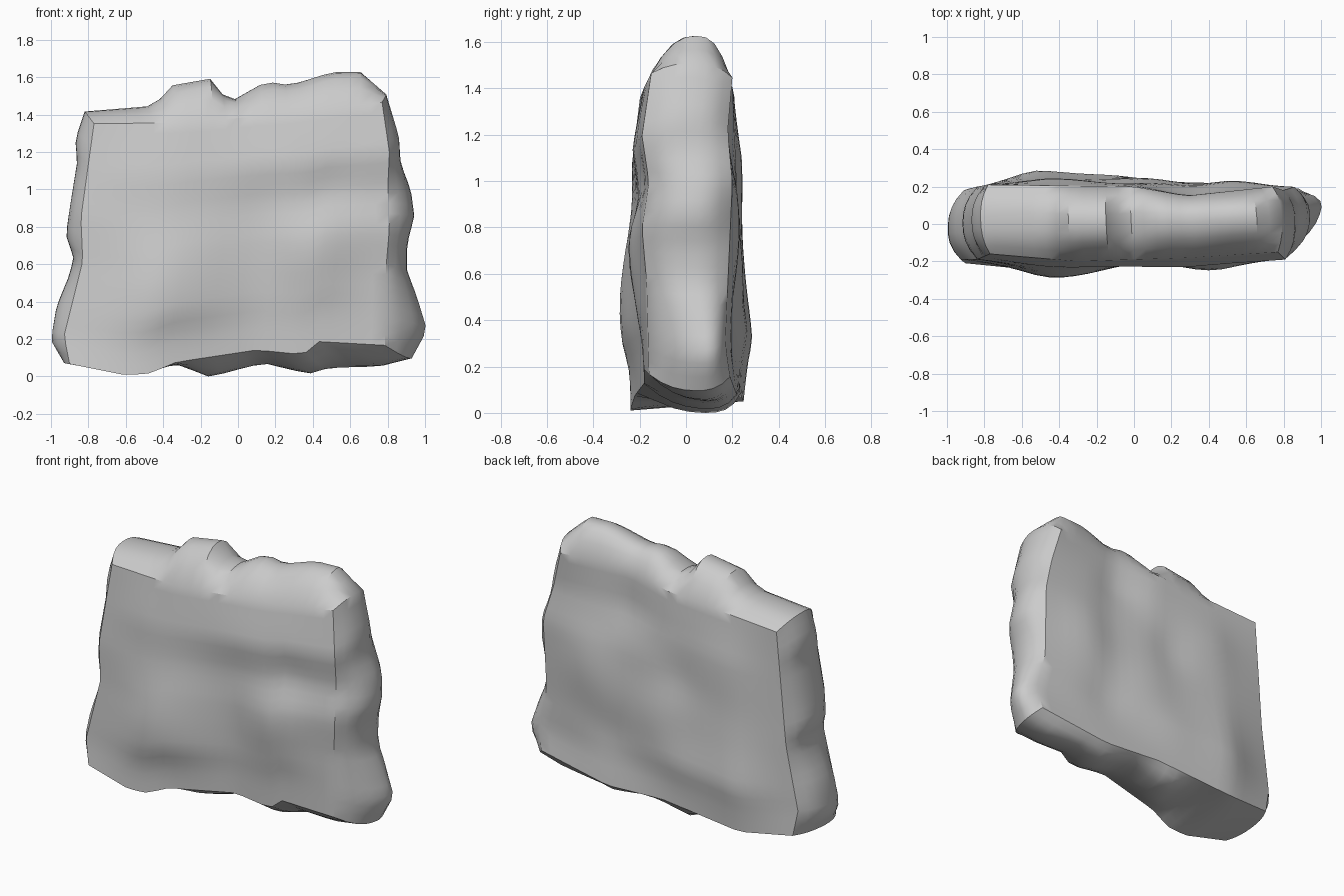
import bpy, bmesh, math
from mathutils import Vector

if "Cube" in bpy.data.objects:
    bpy.data.objects.remove(bpy.data.objects["Cube"])

N, S = 24, 8   # segments along each side, segments across the thickness


def rail(points, axis):
    """Sampler that follows a polyline evenly along one main axis."""
    pts = [Vector(p) for p in points]
    a0, a1 = pts[0][axis], pts[-1][axis]

    def sample(t):
        for p, q in zip(pts, pts[1:]):
            tp, tq = (p[axis] - a0) / (a1 - a0), (q[axis] - a0) / (a1 - a0)
            if t <= tq + 1e-6:
                return p.lerp(q, (t - tp) / (tq - tp))
        return pts[-1].copy()
    return sample


# Front rim of the slab
front = {
    "bottom": rail([(-.9, -.21, .07), (-.6, -.24, .01), (-.47, -.24, .02), (-.33, -.22, .08),
                    (.1, -.17, .145), (.35, -.18, .12), (.43, -.18, .19), (.785, -.16, .17)], 0),
    "right": rail([(.785, -.16, .17), (.79, -.17, .57), (.81, -.19, .8), (.8, -.16, 1.0),
                   (.81, -.19, 1.2), (.77, -.15, 1.47)], 2),
    "top": rail([(-.77, -.16, 1.355), (-.3, -.2, 1.36), (.3, -.18, 1.41), (.77, -.15, 1.47)], 0),
    "left": rail([(-.9, -.21, .07), (-.93, -.19, .22), (-.83, -.19, .62), (-.84, -.19, .85),
                  (-.77, -.16, 1.355)], 2),
}
# Back rim
back = {
    "bottom": rail([(-.88, .19, .09), (-.55, .25, .05), (0, .23, .1), (.4, .22, .08), (.88, .19, .16)], 0),
    "right": rail([(.88, .19, .16), (.91, .17, .3), (.85, .18, .55), (.86, .2, 1.0),
                   (.8, .18, 1.22), (.74, .2, 1.45)], 2),
    "top": rail([(-.78, .21, 1.36), (0, .2, 1.41), (.28, .15, 1.45), (.74, .2, 1.45)], 0),
    "left": rail([(-.88, .19, .09), (-.91, .18, .25), (-.84, .2, .65), (-.78, .21, 1.36)], 2),
}
# Outline halfway through the thickness (x, sideways lean, z)
outline = {
    "bottom": [(-.93, 0, .08), (-.6, 0, .03), (-.33, .02, .07), (-.15, .06, 0), (.13, .04, .08),
               (.37, .03, .02), (.5, .03, .06), (.75, .03, .06), (.92, .02, .1)],
    "right": [(.92, .02, .1), (1, .05, .25), (.95, .03, .43), (.9, 0, .57), (.9, 0, .71), (.94, 0, .86),
              (.92, 0, 1), (.87, 0, 1.14), (.86, .02, 1.29), (.79, .02, 1.51)],
    "top": [(-.82, 0, 1.42), (-.45, 0, 1.45), (-.35, 0, 1.56), (-.12, 0, 1.6), (-.06, 0, 1.46),
            (.15, .02, 1.58), (.28, .02, 1.56), (.5, .03, 1.63), (.66, .03, 1.63), (.79, .02, 1.51)],
    "left": [(-.93, 0, .08), (-1, 0, .2), (-.97, 0, .38), (-.9, 0, .55), (-.88, 0, .64), (-.92, 0, .76),
             (-.9, 0, .9), (-.86, 0, 1.15), (-.87, 0, 1.27), (-.82, 0, 1.42)],
}
middle = {k: rail(v, 0 if k in ("bottom", "top") else 2) for k, v in outline.items()}


def edge_point(side, s, t):
    """Rounded, lumpy edge strip running from front rim to back rim."""
    f, b, m = front[side](s), back[side](s), middle[side](s)
    p = f.lerp(b, t)
    bulge = (m - (f + b) / 2) * (1 - abs(2 * t - 1) ** 2.5)
    lean = m.y * 4 * t * (1 - t)
    return p + Vector((bulge.x, lean, bulge.z))


def face_point(rim, lumps, sign, base, u, v):
    """Broad face stretched between four rim rails, with soft lumps and hollows."""
    lo, hi, le, ri = rim["bottom"], rim["top"], rim["left"], rim["right"]
    p = lo(u) * (1 - v) + hi(u) * v + le(v) * (1 - u) + ri(v) * u
    p -= (lo(0) * (1 - u) + lo(1) * u) * (1 - v) + (hi(0) * (1 - u) + hi(1) * u) * v
    fade = min(1, 6 * u * (1 - u)) * min(1, 6 * v * (1 - v))
    h = base
    for x, z, size, height in lumps:
        h += height * math.exp(-((p.x - x) ** 2 + (p.z - z) ** 2) / size ** 2)
    p.y += sign * h * fade
    return p


front_lumps = [(-.36, .43, .3, .055), (.43, .65, .25, .04), (.2, 1.22, .25, .015),
               (.05, .75, .18, -.012), (.5, 1.0, .15, -.015), (-.6, 1.15, .2, .01)]
back_lumps = [(-.5, .25, .3, .045), (-.1, .3, .2, .025), (.6, .8, .25, .035), (.1, .6, .2, .02),
              (-.4, 1.1, .2, .015), (.25, 1.25, .15, -.02), (.4, .4, .15, -.015), (-.1, .9, .15, -.02)]

bm = bmesh.new()


def add_grid(func, nu, nv):
    rows = [[bm.verts.new(func(i / nu, j / nv)) for j in range(nv + 1)] for i in range(nu + 1)]
    for r, q in zip(rows, rows[1:]):
        for j in range(nv):
            bm.faces.new((r[j], q[j], q[j + 1], r[j + 1]))


# Two broad faces and four edge strips, welded together
add_grid(lambda u, v: face_point(front, front_lumps, -1, .01, u, v), N, N)
add_grid(lambda u, v: face_point(back, back_lumps, 1, .015, u, v), N, N)
for side in outline:
    add_grid(lambda s, t: edge_point(side, s, t), N, S)
bmesh.ops.remove_doubles(bm, verts=bm.verts, dist=.001)
bmesh.ops.recalc_face_normals(bm, faces=bm.faces)
lowest = min(v.co.z for v in bm.verts)
bmesh.ops.translate(bm, verts=bm.verts, vec=(0, 0, -lowest))

mesh = bpy.data.meshes.new("stone_slab")
bm.to_mesh(mesh)
bm.free()
slab = bpy.data.objects.new("stone_slab", mesh)
bpy.context.collection.objects.link(slab)
bpy.context.view_layer.objects.active = slab
slab.select_set(True)
bpy.ops.object.shade_smooth_by_angle(angle=math.radians(33))
